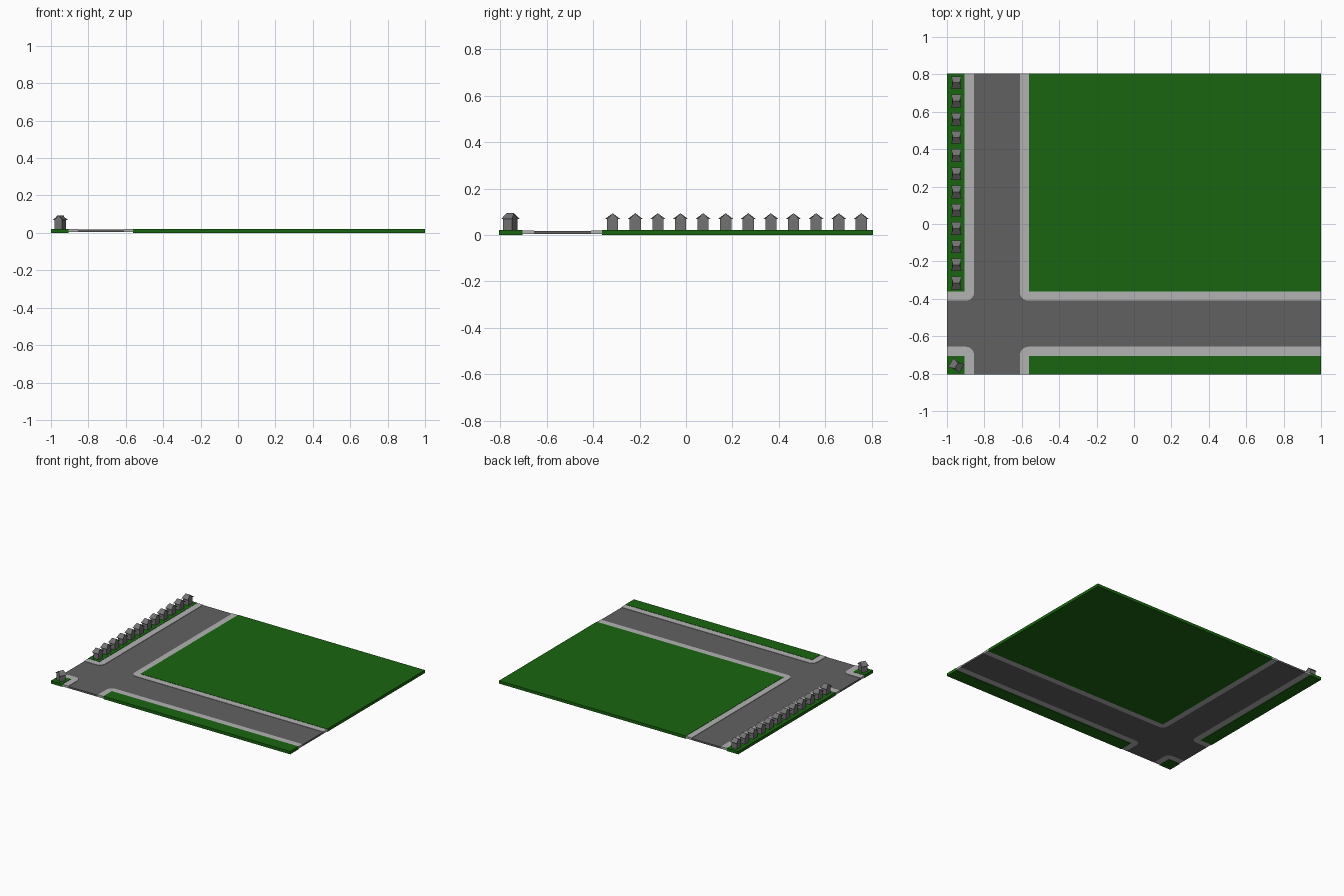
import bpy, bmesh, math
from mathutils import Matrix

if "Cube" in bpy.data.objects:
    bpy.data.objects.remove(bpy.data.objects["Cube"])


def material(name, rgb):
    m = bpy.data.materials.new(name)
    m.diffuse_color = (*rgb, 1)
    m.use_nodes = True
    m.node_tree.nodes["Principled BSDF"].inputs["Base Color"].default_value = m.diffuse_color
    return m


GRASS = material("grass", (0.01, 0.13, 0.005))
PAVING = material("paving", (0.45, 0.45, 0.45))
ASPHALT = material("asphalt", (0.12, 0.12, 0.12))
STONE = material("house_grey", (0.17, 0.17, 0.17))


def finish(name, bm, mat):
    bmesh.ops.recalc_face_normals(bm, faces=bm.faces)
    mesh = bpy.data.meshes.new(name)
    bm.to_mesh(mesh)
    bm.free()
    mesh.materials.append(mat)
    ob = bpy.data.objects.new(name, mesh)
    bpy.context.collection.objects.link(ob)
    return ob


def slab(name, outline, z0, z1, mat):
    """Extrude a flat outline from z0 to z1."""
    bm = bmesh.new()
    face = bm.faces.new([bm.verts.new((x, y, z0)) for x, y in outline])
    new = bmesh.ops.extrude_face_region(bm, geom=[face], use_keep_orig=True)["geom"]
    bmesh.ops.translate(bm, vec=(0, 0, z1 - z0),
                        verts=[v for v in new if isinstance(v, bmesh.types.BMVert)])
    return finish(name, bm, mat)


X, Y = 1.0, 0.805           # half size of the plate
R = 0.045                   # kerb corner radius
# per side: outer edge, grass edge, kerb edge
WEST, EAST = (-X, -0.905, -0.855), (X, -0.562, -0.61)
SOUTH, NORTH = (-Y, -0.705, -0.656), (Y, -0.361, -0.41)


def kerb_arc(xs, ys):
    """Rounded corner, from the edge along x to the edge along y."""
    sx = math.copysign(1, xs[0] - xs[2])
    sy = math.copysign(1, ys[0] - ys[2])
    cx, cy = xs[2] + sx * R, ys[2] + sy * R
    return [(cx - sx * R * math.sin(a), cy - sy * R * math.cos(a))
            for a in (math.pi / 2 * i / 6 for i in range(7))]


# Four corner blocks: grass with an L-shaped pavement
for xn, xs in (("west", WEST), ("east", EAST)):
    for yn, ys in (("south", SOUTH), ("north", NORTH)):
        slab(f"grass_{yn}_{xn}", [(xs[0], ys[0]), (xs[1], ys[0]),
             (xs[1], ys[1]), (xs[0], ys[1])], 0, 0.022, GRASS)
        slab(f"pavement_{yn}_{xn}",
             [(xs[0], ys[2])] + kerb_arc(xs, ys) +
             [(xs[2], ys[0]), (xs[1], ys[0]), (xs[1], ys[1]), (xs[0], ys[1])],
             0.004, 0.020, PAVING)

# Crossing roads in one piece, following the kerbs
road = [(-X, SOUTH[2])] + kerb_arc(WEST, SOUTH) + [(WEST[2], -Y), (EAST[2], -Y)]
road += kerb_arc(EAST, SOUTH)[::-1] + [(X, SOUTH[2]), (X, NORTH[2])]
road += kerb_arc(EAST, NORTH) + [(EAST[2], Y), (WEST[2], Y)]
road += kerb_arc(WEST, NORTH)[::-1] + [(-X, NORTH[2])]
slab("road", road, 0.004, 0.017, ASPHALT)


def house(name, x, y, turn=0):
    """Arrow-shaped gable profile whose eaves flare outward."""
    # half length in x, y, z for each profile point
    profile = [(0.022, -0.024, 0.02), (0.022, 0.024, 0.02), (0.022, 0.024, 0.068),
               (0.028, 0.034, 0.068), (0.018, 0, 0.094),
               (0.028, -0.034, 0.068), (0.022, -0.024, 0.068)]
    bm = bmesh.new()
    ends = [[bm.verts.new((s * h, v, z)) for h, v, z in profile] for s in (1, -1)]
    for e in ends:
        for ids in ((0, 1, 2, 6), (6, 2, 4), (2, 3, 4), (6, 4, 5)):
            bm.faces.new([e[i] for i in ids])
    a, b = ends
    for i in range(7):
        j = (i + 1) % 7
        bm.faces.new((a[i], a[j], b[j], b[i]))
    ob = finish(name, bm, STONE)
    ob.matrix_world = Matrix.Translation((x, y, 0)) @ Matrix.Rotation(turn, 4, "Z")


# Row of houses on the west strip and one turned on the corner
for i in range(12):
    house(f"house_{i + 1}", -0.95, -0.316 + i * 0.0974)
house("corner_house", -0.95, -0.757, math.radians(61))
